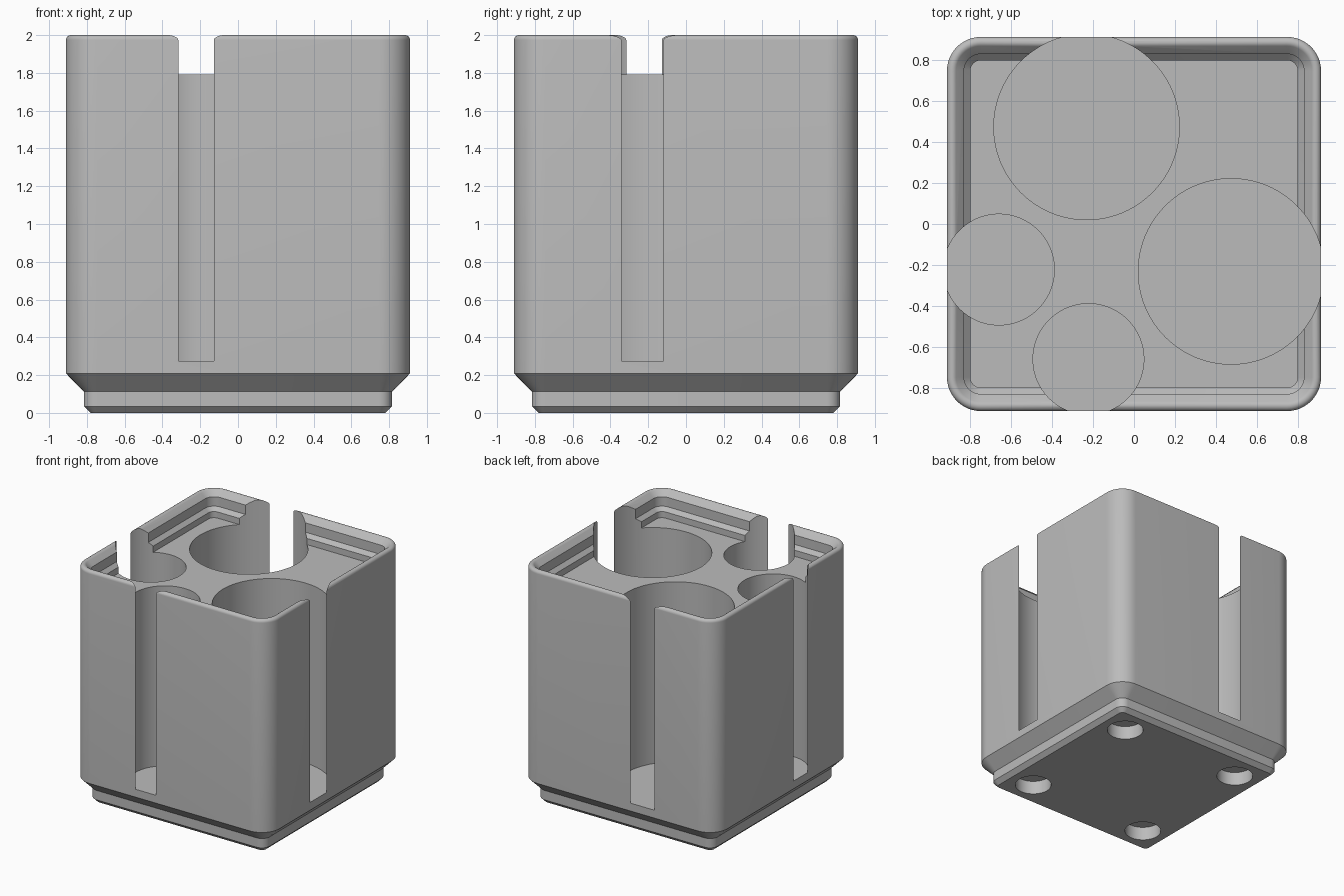
import bpy, bmesh, math

cube = bpy.data.objects.get("Cube")
if cube:
    bpy.data.objects.remove(cube)

HALF = 0.911      # half width of the outer wall
CORNER = 0.746    # centre of every corner arc
RIM = 0.026       # rounding of the rim
FLOOR = 1.792     # top of the solid fill

grey = bpy.data.materials.new("plain grey")
grey.use_nodes = True
grey.diffuse_color = (0.5, 0.5, 0.5, 1)
grey.node_tree.nodes["Principled BSDF"].inputs["Base Color"].default_value = (0.5, 0.5, 0.5, 1)


def new_object(name, bm):
    bmesh.ops.recalc_face_normals(bm, faces=bm.faces)
    mesh = bpy.data.meshes.new(name)
    bm.to_mesh(mesh)
    bm.free()
    mesh.materials.append(grey)
    ob = bpy.data.objects.new(name, mesh)
    bpy.context.collection.objects.link(ob)
    return ob


def ring(bm, half, z, steps=12):
    """Rounded square loop at a given half width and height."""
    radius = half - CORNER
    verts = []
    for quarter in range(4):
        mid = math.radians(45 + 90 * quarter)
        cx = math.copysign(CORNER, math.cos(mid))
        cy = math.copysign(CORNER, math.sin(mid))
        for i in range(steps + 1):
            a = math.radians(90) * (quarter + i / steps)
            verts.append(bm.verts.new((cx + radius * math.cos(a), cy + radius * math.sin(a), z)))
    return verts


def cylinder(name, x, y, radius, bottom, top):
    bm = bmesh.new()
    bmesh.ops.create_cone(bm, cap_ends=True, segments=96, radius1=radius,
                          radius2=radius, depth=top - bottom)
    bmesh.ops.translate(bm, verts=bm.verts, vec=(x, y, (top + bottom) / 2))
    ob = new_object(name, bm)
    ob.hide_render = True
    return ob


# Body profile: stepped foot, wall, rounded rim, stacking lip down to the fill
profile = [(0.781, 0), (0.8165, 0.035), (0.8165, 0.114), (HALF, 0.209)]
for i in range(10):
    a = math.radians(15 * i)
    profile.append((HALF - RIM + RIM * math.cos(a), 2 - RIM + RIM * math.sin(a)))
profile += [(0.828, 1.954), (0.828, 1.875), (0.797, 1.844), (0.797, FLOOR)]

bm = bmesh.new()
loops = [ring(bm, half, z) for half, z in profile]
for low, high in zip(loops, loops[1:]):
    for i in range(len(low)):
        j = (i + 1) % len(low)
        bm.faces.new((low[i], low[j], high[j], high[i]))
bm.faces.new(loops[0])
bm.faces.new(loops[-1])
body = new_object("storage_bin", bm)

# Round pockets that break out through the side walls
cutters = []
for x, y, r in [(-0.231, 0.473, 0.452), (0.473, -0.231, 0.452),
                (-0.658, -0.222, 0.27), (-0.222, -0.658, 0.27)]:
    cutters.append(cylinder("pocket_cutter", x, y, r, 0.275, 2.2))

# Round recesses under the foot
for sx in (-1, 1):
    for sy in (-1, 1):
        cutters.append(cylinder("recess_cutter", 0.571 * sx, 0.571 * sy, 0.143, -0.1, 0.115))

bpy.ops.object.select_all(action='DESELECT')
body.select_set(True)
bpy.context.view_layer.objects.active = body
for cutter in cutters:
    mod = body.modifiers.new("cut", 'BOOLEAN')
    mod.operation = 'DIFFERENCE'
    mod.solver = 'EXACT'
    mod.object = cutter
    bpy.ops.object.modifier_apply(modifier=mod.name)
    bpy.data.objects.remove(cutter)

bpy.ops.object.shade_smooth_by_angle(angle=math.radians(25))
